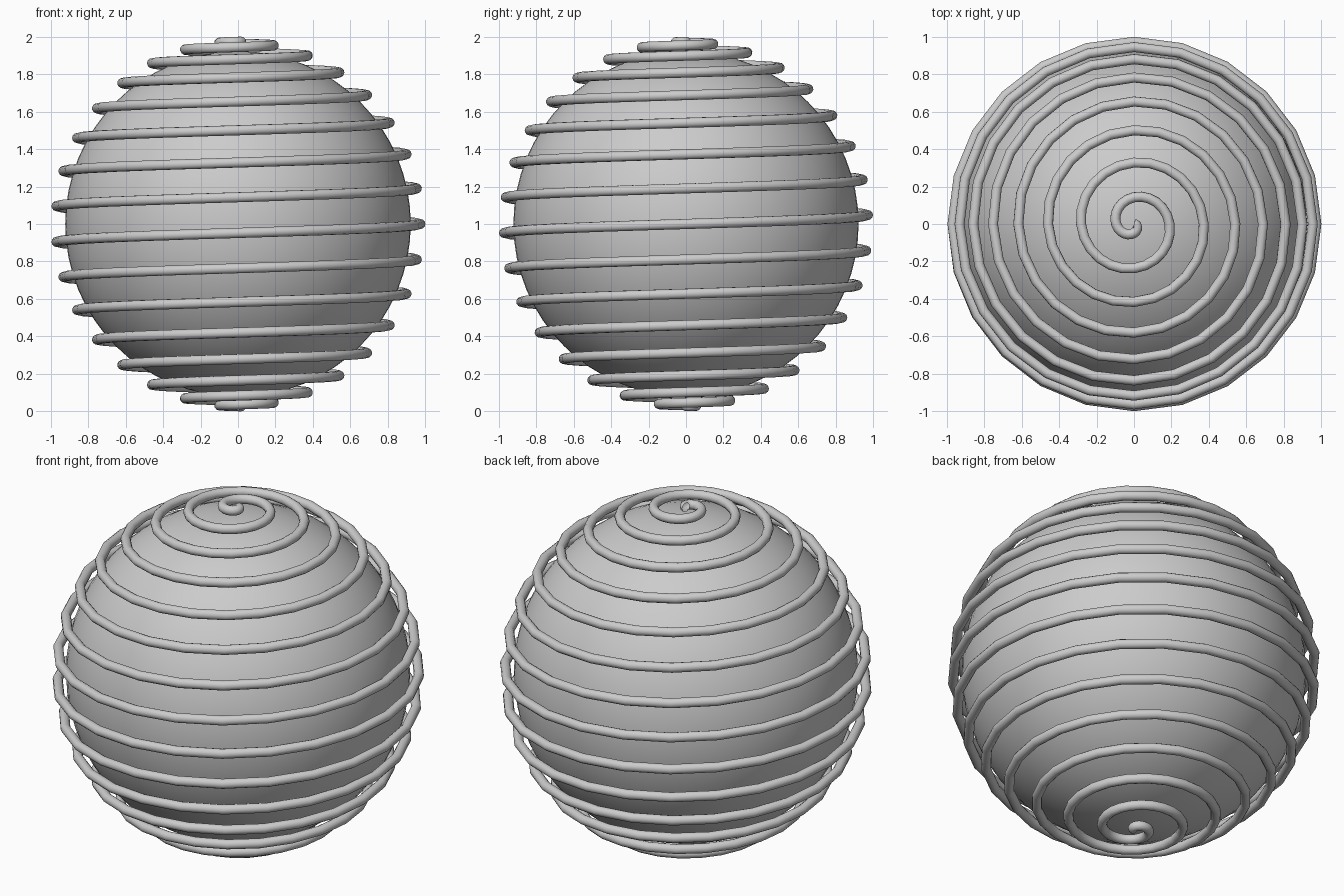
import bpy
from math import sin, cos, pi

if "Cube" in bpy.data.objects:
    bpy.data.objects.remove(bpy.data.objects["Cube"])

TURNS, STEPS = 16, 24        # coil turns and straight segments per turn
COIL_R, TUBE_R, BALL_R = 0.973, 0.027, 0.922

# inner ball
bpy.ops.mesh.primitive_uv_sphere_add(segments=64, ring_count=32, radius=BALL_R, location=(0, 0, 1))
ball = bpy.context.object
ball.name = "inner_ball"
bpy.ops.object.shade_smooth()

# wire wound over the ball from bottom pole to top pole
curve = bpy.data.curves.new("spiral_wire", 'CURVE')
curve.dimensions = '3D'
curve.bevel_depth = TUBE_R
curve.bevel_resolution = 4
spline = curve.splines.new('POLY')
n = TURNS * STEPS
spline.points.add(n)
for i, p in enumerate(spline.points):
    theta = pi * i / n
    phi = 2 * pi * i / STEPS
    r = COIL_R * sin(theta)
    p.co = (r * cos(phi), r * sin(phi), 1 - COIL_R * cos(theta), 1)
spline.use_smooth = True
wire = bpy.data.objects.new("spiral_wire", curve)
bpy.context.collection.objects.link(wire)
